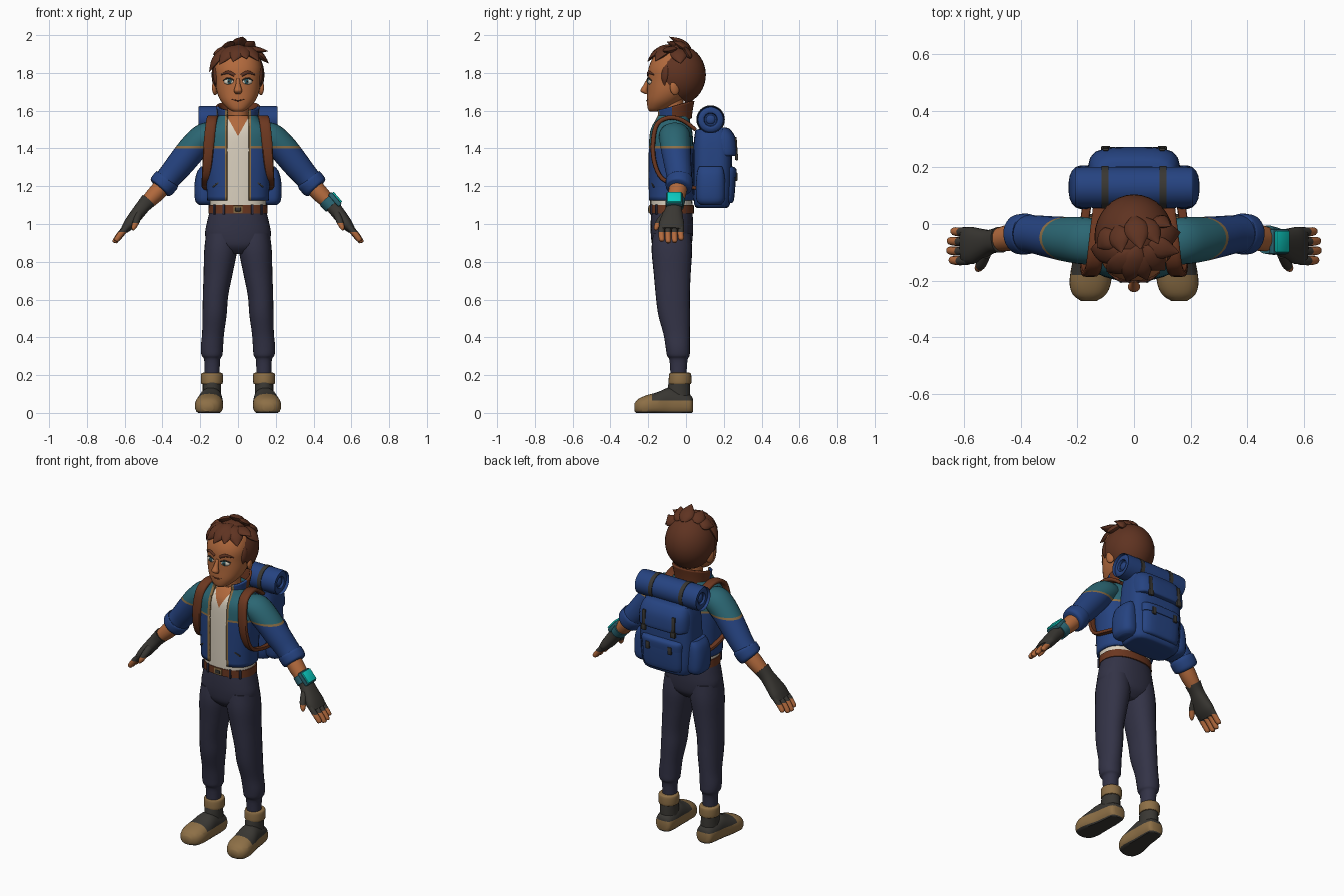
import bpy, bmesh
from math import sin, cos, pi, radians
from mathutils import Vector, Matrix, Euler

if "Cube" in bpy.data.objects:
    bpy.data.objects.remove(bpy.data.objects["Cube"])

# Palette, written as display hex and converted to linear
PALETTE = dict(skin="b0693f", hair_brown="5f3626", leather="6b3a25", navy="2a4580", teal="2f6672",
               trouser="363648", tan="8c6f48", charcoal="3c3a36", cream="d9cfbd", cyan="14c8be")
MATS = {}
for key, code in PALETTE.items():
    rgb = [(int(code[i:i + 2], 16) / 255) ** 2.2 for i in (0, 2, 4)] + [1]
    m = bpy.data.materials.new(key)
    m.use_nodes = True
    m.diffuse_color = rgb
    bsdf = m.node_tree.nodes["Principled BSDF"]
    bsdf.inputs["Base Color"].default_value = rgb
    bsdf.inputs["Roughness"].default_value = 0.8
    MATS[key] = m
PARTS = []
X, Y, Z = Vector((1, 0, 0)), Vector((0, 1, 0)), Vector((0, 0, 1))


def finish(name, bm, mat, rule=None, mirror=False, shell=0):
    """Turn a bmesh into an object; rule(centre, normal) picks a colour or None to delete."""
    if mirror:
        other = bm.copy()
        bmesh.ops.scale(other, vec=(-1, 1, 1), verts=other.verts)
        bmesh.ops.reverse_faces(other, faces=other.faces)
        finish("right_" + name, other, mat, rule, False, shell)
        name = "left_" + name
    bm.normal_update()
    used, drop = [mat], []
    for f in bm.faces:
        pick = rule(f.calc_center_median(), f.normal) if rule else mat
        if pick is None:
            drop.append(f)
            continue
        if pick not in used:
            used.append(pick)
        f.material_index = used.index(pick)
    bmesh.ops.delete(bm, geom=drop, context="FACES")
    me = bpy.data.meshes.new(name)
    bm.to_mesh(me)
    bm.free()
    for k in used:
        me.materials.append(MATS[k])
    ob = bpy.data.objects.new(name, me)
    bpy.context.collection.objects.link(ob)
    if shell:
        mod = ob.modifiers.new("Thickness", "SOLIDIFY")
        mod.thickness, mod.offset = shell, -1
    PARTS.append(ob)


def cut(bm, co, no, clear=False):
    bmesh.ops.bisect_plane(bm, geom=bm.verts[:] + bm.edges[:] + bm.faces[:],
                           plane_co=co, plane_no=no, clear_inner=clear)


def smooth_path(stations, steps):
    """Catmull-Rom interpolation of whole stations."""
    p, out = [Vector(s) for s in stations], []
    for i in range(len(p) - 1):
        a, b, c, d = p[max(i - 1, 0)], p[i], p[i + 1], p[min(i + 2, len(p) - 1)]
        for k in range(steps):
            t = k / steps
            out.append((b * 2 + (c - a) * t + (a * 2 - b * 5 + c * 4 - d) * t * t
                        + (b * 3 - a - c * 3 + d) * t ** 3) / 2)
    return out + [p[-1]]


def loft(name, mat, stations, ref=Y, axis=None, power=2, seg=24, steps=4, caps=True,
         cuts=(), floor=False, **kw):
    """Skin superelliptic sections; station = x, y, z, side radius, radius along ref."""
    st, bm, rings = smooth_path(stations, steps), bmesh.new(), []
    for i, s in enumerate(st):
        t = (axis or st[min(i + 1, len(st) - 1)].xyz - st[max(i - 1, 0)].xyz).normalized()
        side = ref.cross(t).normalized()
        up = t.cross(side)
        ring = []
        for j in range(seg):
            c, q = cos(2 * pi * j / seg), sin(2 * pi * j / seg)
            n = (abs(c) ** power + abs(q) ** power) ** (-1 / power)
            co = s.xyz + side * c * n * max(s[3], .001) + up * q * n * max(s[4], .001)
            if floor:
                co.z = max(co.z, 0)
            ring.append(bm.verts.new(co))
        rings.append(ring)
    for a, b in zip(rings, rings[1:]):
        for j in range(seg):
            k = (j + 1) % seg
            bm.faces.new((a[j], a[k], b[k], b[j]))
    if caps:
        bm.faces.new(rings[0][::-1])
        bm.faces.new(rings[-1])
    for co, no in cuts:
        cut(bm, co, no)
    finish(name, bm, mat, **kw)


def column(name, mat, rows, **kw):
    """Upright loft; row = z, x, y, x radius, y radius."""
    loft(name, mat, [(x, y, z, a, b) for z, x, y, a, b in rows], axis=kw.pop("axis", Z), **kw)


def place(loc, size, rot=(0, 0, 0)):
    return Matrix.LocRotScale(Vector(loc), Euler(rot), Vector(size))


def ball(name, mat, loc, size, rot=(0, 0, 0), **kw):
    bm = bmesh.new()
    bmesh.ops.create_uvsphere(bm, u_segments=24, v_segments=14, radius=1, matrix=place(loc, size, rot))
    finish(name, bm, mat, **kw)


def box(name, mat, loc, size, rot=(0, 0, 0), bevel=.004, **kw):
    bm = bmesh.new()
    bmesh.ops.create_cube(bm, size=1, matrix=place(loc, size, rot))
    bmesh.ops.bevel(bm, geom=bm.edges[:], offset=bevel, segments=2, affect="EDGES", profile=.5)
    finish(name, bm, mat, **kw)


# Head and face
column("head", "skin", [(1.595, 0, -.16, .025, .03), (1.61, 0, -.15, .052, .052), (1.65, 0, -.12, .09, .087),
       (1.7, 0, -.095, .112, .11), (1.76, 0, -.083, .12, .12), (1.83, 0, -.075, .125, .122),
       (1.9, 0, -.06, .1, .1), (1.94, 0, -.05, .04, .04)], power=2.2, seg=32)
column("neck", "skin", [(1.46, 0, -.06, .07, .065), (1.55, 0, -.065, .056, .056), (1.67, 0, -.075, .056, .06)])
loft("nose", "skin", [(0, -.196, 1.77, .009, .01), (0, -.212, 1.735, .013, .014),
     (0, -.222, 1.705, .022, .019), (0, -.208, 1.688, .012, .01)], axis=Z)
ball("ear", "skin", (.122, -.06, 1.72), (.014, .026, .038), (.15, 0, .35), mirror=True)
ball("eye", "cream", (.048, -.191, 1.754), (.028, .012, .016), (0, 0, .22), mirror=True)
ball("iris", "teal", (.046, -.2, 1.755), (.012, .006, .014), (0, 0, .2), mirror=True)
ball("pupil", "charcoal", (.046, -.204, 1.755), (.006, .004, .007), mirror=True)
loft("eyelid", "charcoal", [(.022, -.202, 1.76, .003, .004), (.05, -.2, 1.773, .004, .004),
     (.078, -.183, 1.76, .003, .004)], seg=8, mirror=True)
loft("eyebrow", "hair_brown", [(.018, -.202, 1.787, .008, .006), (.052, -.196, 1.803, .009, .007),
     (.09, -.17, 1.79, .003, .004)], seg=10, mirror=True)
loft("mouth", "hair_brown", [(-.034, -.201, 1.66, .002, .003), (0, -.207, 1.653, .004, .004),
     (.034, -.201, 1.66, .002, .003)], seg=8)

# Hair: a cap trimmed along the hairline, with swept locks lying on it
HC, HR = Vector((0, -.045, 1.79)), Vector((.14, .15, .16))
bm = bmesh.new()
bmesh.ops.create_uvsphere(bm, u_segments=32, v_segments=20, radius=1, matrix=place(HC, HR))
cut(bm, (0, 0, 1.64), (0, 1.09, 1), clear=True)
bmesh.ops.holes_fill(bm, edges=bm.edges[:], sides=0)
bmesh.ops.recalc_face_normals(bm, faces=bm.faces[:])
finish("hair_cap", bm, "hair_brown")


def direction(az, el):
    az, el = radians(az), radians(el)
    return Vector((cos(el) * cos(az), cos(el) * sin(az), sin(el)))


# start azimuth and elevation, tip azimuth and elevation, tip lift, width
LOCKS = [(-60, 75, -100, 22, .18, .045), (-90, 70, -130, 18, .15, .045), (-120, 65, -165, 5, .15, .045),
         (-80, 70, -72, 26, .22, .04), (-50, 70, -45, 22, .22, .045), (-30, 65, -18, 33, .45, .04),
         (0, 60, 5, 18, .25, .045), (90, 62, -60, 75, .32, .045), (60, 60, -15, 60, .3, .04),
         (150, 60, -130, 66, .22, .04), (170, 60, -165, 35, .2, .045), (40, 45, 15, 42, .3, .04),
         (-25, 20, -30, -22, .02, .02), (205, 20, 210, -22, .02, .02)]
for n, (a0, e0, a1, e1, lift, wide) in enumerate(LOCKS):
    d0, d1, row = direction(a0, e0), direction(a1, e1), []
    for t, w in ((0, .3), (.3, .9), (.65, .85), (1, .04)):
        d = d0.lerp(d1, t).normalized() * (.98 + lift * t * t)
        row.append((*(HC + d * HR), wide * w, wide * w * .45))
    loft("hair_lock_%d" % n, "hair_brown", row, ref=(d0 + d1).normalized(), seg=12)

# Shirt with an open neck, and jacket with yoke and trimmed opening
column("shirt", "cream", [(1.08, 0, -.077, .148, .112), (1.2, 0, -.08, .15, .11), (1.4, 0, -.08, .16, .108),
       (1.5, 0, -.08, .14, .1), (1.55, 0, -.075, .09, .078), (1.575, 0, -.07, .062, .06)], power=2.4,
       cuts=[((0, 0, 1.465), (s * 1.8, 0, 1)) for s in (1, -1)], seg=32,
       rule=lambda c, n: "skin" if c.z > 1.465 + 1.8 * abs(c.x) and c.y < -.06 else "cream")
YOKE, GAP, TRIM = 1.4, .058, .012
edge_cuts = [((s * w, 0, 0), X) for s in (1, -1) for w in (GAP, GAP + TRIM)]
yoke_cuts = [((0, 0, YOKE), Z), ((0, 0, YOKE + TRIM), Z)]


def yoke(c, n):
    return "navy" if c.z < YOKE else "tan" if c.z < YOKE + TRIM else "teal"


def open_front(c, n):
    if c.y < -.08 and abs(c.x) < GAP + TRIM:
        return None if abs(c.x) < GAP else "tan"
    return yoke(c, n)


def collar_rule(c, n):
    return open_front(c, n) if c.y < -.08 and abs(c.x) < GAP + TRIM else "leather" if c.y > -.075 else "navy"


column("jacket", "navy", [(1.125, 0, -.08, .163, .12), (1.25, 0, -.08, .17, .122), (1.4, 0, -.08, .182, .12),
       (1.49, 0, -.08, .178, .113), (1.545, 0, -.075, .125, .096), (1.575, 0, -.07, .1, .09)], power=2.5, seg=32,
       caps=False, cuts=edge_cuts + yoke_cuts, rule=open_front, shell=.012)
column("collar", "navy", [(1.535, 0, -.065, .102, .098), (1.58, 0, -.063, .108, .102), (1.625, 0, -.06, .116, .108)],
       axis=Vector((0, -.25, 1)), seg=32, caps=False, cuts=edge_cuts + [((0, -.075, 0), Y)],
       rule=collar_rule, shell=.012)
box("jacket_pocket_slit", "charcoal", (.115, -.177, 1.21), (.05, .008, .008), (0, .6, .32), .002, mirror=True)

# Arms
loft("sleeve", "navy", [(.12, -.065, 1.475, .055, .075), (.17, -.06, 1.465, .073, .083), (.23, -.055, 1.41, .076, .08),
     (.3, -.045, 1.325, .073, .073), (.35, -.037, 1.265, .067, .068), (.385, -.035, 1.225, .064, .066)],
     cuts=yoke_cuts, rule=yoke, mirror=True)
loft("sleeve_cuff", "navy", [(.372, -.035, 1.24, .062, .062), (.378, -.035, 1.232, .072, .072),
     (.408, -.037, 1.197, .07, .07), (.416, -.038, 1.188, .056, .056)], mirror=True)
loft("forearm", "skin", [(.39, -.038, 1.21, .046, .048), (.44, -.048, 1.155, .045, .047),
     (.5, -.06, 1.095, .034, .038)], mirror=True)
loft("glove", "charcoal", [(.474, -.056, 1.125, .042, .046), (.505, -.062, 1.09, .037, .042),
     (.54, -.07, 1.045, .035, .054), (.575, -.076, 1.0, .031, .066), (.602, -.078, .968, .021, .06)],
     power=2.4, mirror=True)
for i, finger in enumerate(("little", "ring", "middle", "index")):
    y, reach = -.026 - .034 * i, (.0, .012, .014, .006)[i]
    loft(finger + "_finger", "skin", [(.585, y, .987, .016, .016), (.615 + reach / 2, y - .002, .95, .016, .016),
         (.637 + reach, y, .922 - reach, .014, .014), (.641 + reach, y, .915 - reach, .005, .005)],
         seg=12, mirror=True, cuts=[((0, 0, .958), Z)], rule=lambda c, n: "charcoal" if c.z > .958 else "skin")
loft("thumb", "skin", [(.525, -.105, 1.05, .022, .02), (.538, -.138, 1.015, .019, .018),
     (.55, -.155, .985, .015, .014), (.556, -.162, .968, .006, .005)], ref=X, seg=12, mirror=True,
     cuts=[((0, 0, 1.005), Z)], rule=lambda c, n: "charcoal" if c.z > 1.005 else "skin")
loft("wrist_device_band", "teal", [(.47, -.055, 1.13, .048, .051), (.5, -.061, 1.095, .046, .049)])
box("wrist_device_case", "teal", (.513, -.062, 1.13), (.026, .09, .085), (0, -.72, 0), .008)
box("wrist_device_screen", "cyan", (.521, -.062, 1.137), (.022, .076, .07), (0, -.72, 0), .004)

# Trousers and belt
column("trouser_hips", "trouser", [(.84, 0, -.075, .07, .06), (.88, 0, -.075, .145, .1), (.94, 0, -.075, .174, .111),
       (1.01, 0, -.075, .164, .112), (1.075, 0, -.075, .148, .108)], power=2.3, seg=32)
column("trouser_leg", "trouser", [(.2, .137, -.04, .04, .042), (.28, .137, -.04, .042, .048),
       (.305, .138, -.041, .055, .06), (.35, .138, -.044, .059, .064), (.42, .132, -.05, .058, .07),
       (.52, .124, -.063, .064, .084), (.62, .119, -.07, .067, .09), (.74, .105, -.073, .077, .098),
       (.86, .092, -.075, .087, .107), (.95, .088, -.075, .08, .1)], power=2.2, mirror=True)
column("belt", "leather", [(1.055, 0, -.075, .157, .117), (1.1, 0, -.076, .155, .117)], power=2.3, seg=32)
box("belt_buckle", "tan", (0, -.193, 1.077), (.05, .009, .04), bevel=.003)
box("belt_buckle_centre", "charcoal", (0, -.197, 1.077), (.03, .008, .02), bevel=.002)
for i, x in enumerate((.075, .125)):
    box("belt_loop_%d" % i, "trouser", (x, -.184 + i * .027, 1.077), (.012, .012, .054), (0, 0, .25 + i * .4), .003, mirror=True)

# Boots
column("boot_shaft", "charcoal", [(.04, .138, -.035, .05, .058), (.12, .138, -.038, .049, .06),
       (.19, .138, -.034, .049, .052)], mirror=True)
column("boot_cuff", "tan", [(.152, .138, -.032, .05, .052), (.158, .138, -.032, .057, .06),
       (.205, .138, -.031, .057, .058), (.213, .138, -.031, .046, .048)], mirror=True)
loft("boot_foot", "tan", [(.137, .036, .04, .03, .035), (.138, .022, .042, .05, .052), (.14, -.03, .05, .058, .066),
     (.144, -.09, .055, .062, .078), (.15, -.15, .045, .071, .065), (.155, -.21, .037, .073, .056),
     (.158, -.25, .032, .058, .043), (.16, -.272, .03, .028, .022)], ref=Z, axis=-Y, power=2.4, floor=True,
     cuts=[((0, -.18, 0), Y), ((0, 0, .065), Z), ((0, 0, .008), Z)], mirror=True,
     rule=lambda c, n: "charcoal" if c.z < .008 or (c.z > .065 and c.y > -.18) else "tan")

# Backpack
column("pack_body", "navy", [(1.085, 0, .135, .12, .065), (1.105, 0, .138, .158, .095), (1.25, 0, .14, .172, .102),
       (1.42, 0, .14, .165, .1), (1.5, 0, .135, .15, .085)], power=4, seg=32)
column("pack_lid", "navy", [(1.36, 0, .17, .15, .09), (1.372, 0, .17, .162, .102), (1.45, 0, .165, .158, .1),
       (1.5, 0, .15, .14, .085), (1.512, 0, .145, .11, .06)], power=4, seg=32)
column("pack_back_pocket", "navy", [(1.11, 0, .195, .1, .04), (1.125, 0, .195, .128, .058), (1.22, 0, .2, .132, .062),
       (1.275, 0, .2, .13, .06), (1.295, 0, .195, .115, .045)], power=4, seg=32)
column("pack_pocket_flap", "navy", [(1.245, 0, .2, .135, .067), (1.29, 0, .2, .136, .067), (1.305, 0, .195, .12, .05)],
       power=4, seg=32)
column("pack_side_pocket", "navy", [(1.1, .175, .13, .03, .05), (1.125, .177, .13, .05, .074), (1.2, .178, .13, .053, .077),
       (1.27, .175, .13, .044, .072), (1.305, .17, .13, .025, .06)], power=2.6, mirror=True)
loft("bedroll", "navy", [(s * x, .13, 1.553, r, r) for s, row in ((-1, ((.186, .02), (.186, .032), (.198, .036), (.2, .05),
     (.192, .066), (.18, .072))), (1, ((.18, .072), (.192, .066), (.2, .05), (.198, .036), (.186, .032), (.186, .02))))
     for x, r in row], ref=Z, axis=X, seg=32, steps=2)
for end in (-1, 1):
    ball("bedroll_core", "navy", (end * .186, .13, 1.553), (.012, .025, .025))
loft("bedroll_strap", "charcoal", [(.09, .13, 1.553, .0755, .0755), (.115, .13, 1.553, .0755, .0755)],
     ref=Z, axis=X, seg=32, mirror=True)
box("lid_strap", "charcoal", (.1, .266, 1.415), (.022, .009, .09), (.06, 0, 0), .003, mirror=True)
box("lid_buckle", "charcoal", (.1, .268, 1.355), (.032, .016, .035), mirror=True)
box("pocket_buckle", "charcoal", (.075, .266, 1.25), (.026, .012, .045), mirror=True)
loft("shoulder_strap", "leather", [(.12, .05, 1.5, .01, .026), (.128, -.02, 1.55, .011, .027), (.135, -.09, 1.563, .012, .028),
     (.143, -.152, 1.53, .012, .028), (.153, -.174, 1.44, .012, .028), (.162, -.168, 1.33, .012, .026),
     (.172, -.125, 1.24, .011, .02), (.178, -.03, 1.205, .01, .016), (.168, .06, 1.19, .01, .016)],
     ref=X, power=4, seg=16, mirror=True)

# Smooth shading with crisp edges
bpy.context.view_layer.update()
for ob in bpy.context.view_layer.objects:
    ob.select_set(ob in PARTS)
bpy.context.view_layer.objects.active = PARTS[0]
bpy.ops.object.shade_smooth_by_angle(angle=radians(42))
